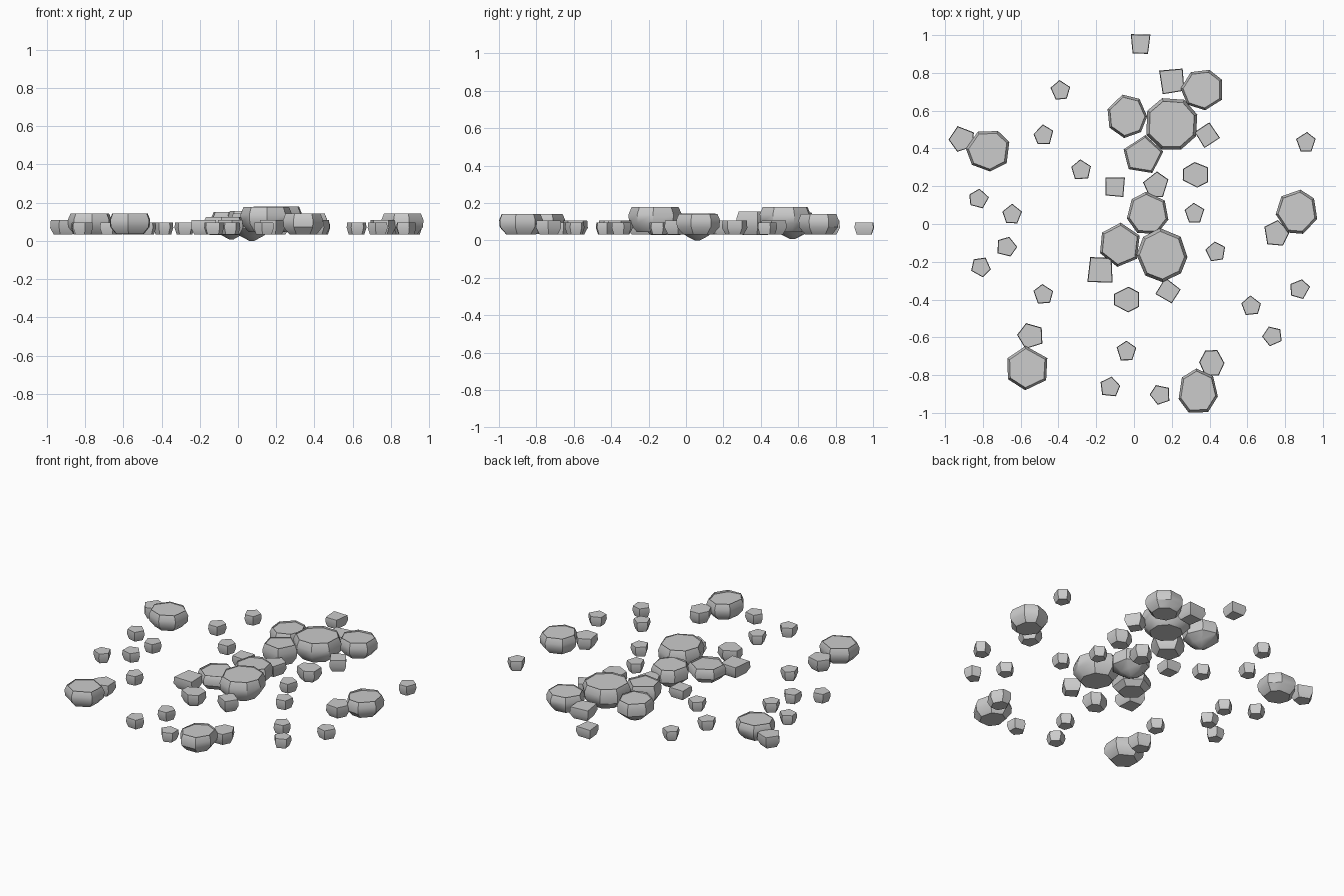
import bpy, bmesh, random
from math import cos, sin, radians

if "Cube" in bpy.data.objects:
    bpy.data.objects.remove(bpy.data.objects["Cube"])

random.seed(4)


def rock(name, cx, cy, rx, ry, n, rot, rings, dent):
    """Faceted stone: stacked n-gon rings fitted to a plan box, with a dished top."""
    pts = []
    for i in range(n):
        a = radians(rot) + 6.28319 * (i + random.uniform(-0.1, 0.1)) / n
        pts.append((cos(a), sin(a)))
    x0, x1 = min(p[0] for p in pts), max(p[0] for p in pts)
    y0, y1 = min(p[1] for p in pts), max(p[1] for p in pts)
    pts = [((2 * p[0] - x0 - x1) / (x1 - x0) * rx,
            (2 * p[1] - y0 - y1) / (y1 - y0) * ry) for p in pts]
    bm = bmesh.new()
    loops = [[bm.verts.new((cx + s * x, cy + s * y, z)) for x, y in pts]
             for s, z in rings]
    for lo, hi in zip(loops, loops[1:]):
        for i in range(n):
            j = (i + 1) % n
            bm.faces.new((lo[i], lo[j], hi[j], hi[i]))
    bm.faces.new(loops[0][::-1])
    top = bm.faces.new(loops[-1])
    if dent:
        bmesh.ops.inset_region(bm, faces=[top], thickness=rx * 0.4, depth=0)
        for v in top.verts:
            v.co.z -= dent * random.uniform(0.3, 1.2)
    me = bpy.data.meshes.new(name)
    bm.to_mesh(me)
    bm.free()
    ob = bpy.data.objects.new(name, me)
    bpy.context.collection.objects.link(ob)
    me.shade_smooth()
    me.set_sharp_from_angle(angle=radians(35))


def block(z0, z1):
    h = z1 - z0
    return [(0.68, z0), (0.97, z0 + 0.35 * h), (1.0, z0 + 0.7 * h), (0.88, z1)]


def pointed(z0, z1):
    return [(0.12, z0), (0.55, z0 + 0.025), (0.97, z0 + 0.065),
            (1.0, z1 - 0.03), (0.88, z1)]


# Boulders: x, y, half width, half depth, sides, turn, bottom, top, profile
boulders = [
    (.357, .709, .11, .107, 7, 75, .033, .142, block),
    (-.035, .57, .105, .115, 7, 105, .008, .15, pointed),
    (.2, .53, .135, .136, 8, 20, .045, .18, block),
    (.05, .37, .105, .1, 5, 15, .03, .155, block),
    (.072, .06, .11, .11, 7, 90, 0, .143, pointed),
    (-.075, -.11, .105, .117, 6, 85, .03, .125, block),
    (.148, -.165, .135, .143, 8, 0, .045, .178, block),
    (-.775, .385, .115, .107, 7, 70, .033, .142, block),
    (.86, .065, .11, .117, 7, 85, .033, .142, block),
    (-.565, -.763, .106, .117, 6, 30, .035, .142, block),
    (.34, -.882, .104, .117, 7, 90, .033, .142, block),
]
for i, (x, y, rx, ry, n, r, z0, z1, prof) in enumerate(boulders):
    rock(f"boulder_{i + 1}", x, y, rx, ry, n, r, prof(z0, z1), 0.012)

# Medium stones: x, y, sides, turn
stones = [
    (.2, .755, 4, 50), (.388, .47, 4, 75), (.115, .21, 5, 90),
    (.325, .26, 6, 90), (-.18, -.243, 4, 45), (.18, -.352, 4, 100),
    (-.04, -.4, 6, 90), (-.915, .45, 5, 105), (.757, -.047, 5, 80),
    (-.552, -.593, 5, 110), (.412, -.735, 6, 60),
]
for i, (x, y, n, r) in enumerate(stones):
    rings = [(.72, .032), (1, .068), (.95, .108)]
    rock(f"stone_{i + 1}", x, y, .067, .068, n, r, rings, 0)

# Pebbles: x, y, sides, turn
pebbles = [
    (.035, .953, 4, 45), (-.39, .71, 5, 95), (-.48, .475, 5, 95),
    (-.28, .29, 5, 90), (-.1, .195, 4, 45), (.32, .06, 5, 90),
    (.43, -.145, 5, 100), (-.82, .135, 5, 80), (-.645, .055, 5, 90),
    (-.67, -.12, 5, 70), (-.81, -.23, 5, 60), (-.48, -.37, 5, 90),
    (-.04, -.67, 5, 90), (-.125, -.86, 5, 85), (.135, -.905, 5, 110),
    (.91, .435, 5, 90), (.88, -.345, 5, 80), (.62, -.43, 5, 90),
    (.73, -.595, 5, 110),
]
for i, (x, y, n, r) in enumerate(pebbles):
    rings = [(.78, .033), (1, .068), (.94, .096)]
    rock(f"pebble_{i + 1}", x, y, .052, .052, n, r, rings, 0)
